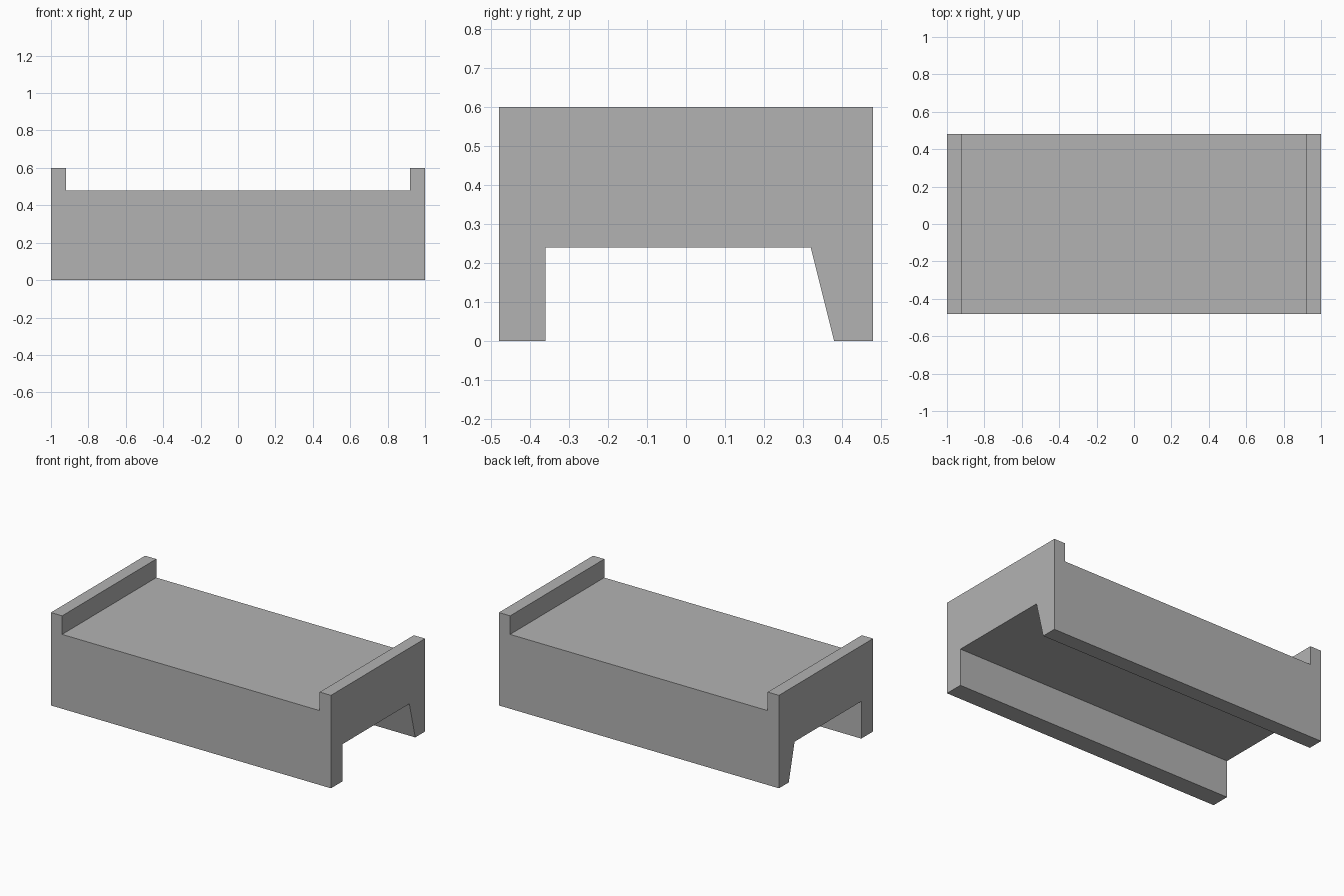
import bpy
import bmesh
import math

cube = bpy.data.objects.get("Cube")
if cube:
    bpy.data.objects.remove(cube, do_unlink=True)

HALF_LENGTH, RAIL_START = 1.0, 0.92
DECK, TOP = 0.48, 0.6

grey = bpy.data.materials.new("plain grey")
grey.use_nodes = True
colour = (0.45, 0.45, 0.45, 1)
grey.diffuse_color = colour
grey.node_tree.nodes["Principled BSDF"].inputs["Base Color"].default_value = colour

# Bridge-shaped cross-section (y, z): straight front leg, tapered back leg
profile = [(-0.48, 0), (-0.36, 0), (-0.36, 0.24), (0.32, 0.24),
           (0.38, 0), (0.48, 0), (0.48, DECK), (-0.48, DECK)]

bm = bmesh.new()
section = bm.faces.new([bm.verts.new((-HALF_LENGTH, y, z)) for y, z in profile])
swept = bmesh.ops.extrude_face_region(bm, geom=[section], use_keep_orig=True)
end_verts = [g for g in swept["geom"] if isinstance(g, bmesh.types.BMVert)]
bmesh.ops.translate(bm, verts=end_verts, vec=(2 * HALF_LENGTH, 0, 0))

# Mark off the end strips, then raise them into rails
for side in (-1, 1):
    bmesh.ops.bisect_plane(bm, geom=bm.verts[:] + bm.edges[:] + bm.faces[:],
                           plane_co=(side * RAIL_START, 0, 0), plane_no=(1, 0, 0))
bmesh.ops.recalc_face_normals(bm, faces=bm.faces[:])
strips = [f for f in bm.faces
          if all(abs(v.co.z - DECK) < 0.001 for v in f.verts)
          and abs(f.calc_center_median().x) > RAIL_START]
raised = bmesh.ops.extrude_discrete_faces(bm, faces=strips)
for face in raised["faces"]:
    bmesh.ops.translate(bm, verts=face.verts[:], vec=(0, 0, TOP - DECK))

# Weld and merge flat areas into clean faces
bmesh.ops.remove_doubles(bm, verts=bm.verts[:], dist=0.0001)
bmesh.ops.dissolve_limit(bm, angle_limit=math.radians(1),
                         verts=bm.verts[:], edges=bm.edges[:])
bmesh.ops.recalc_face_normals(bm, faces=bm.faces[:])

mesh = bpy.data.meshes.new("railed_bench")
bm.to_mesh(mesh)
bm.free()
mesh.materials.append(grey)
bench = bpy.data.objects.new("railed_bench", mesh)
bpy.context.collection.objects.link(bench)
